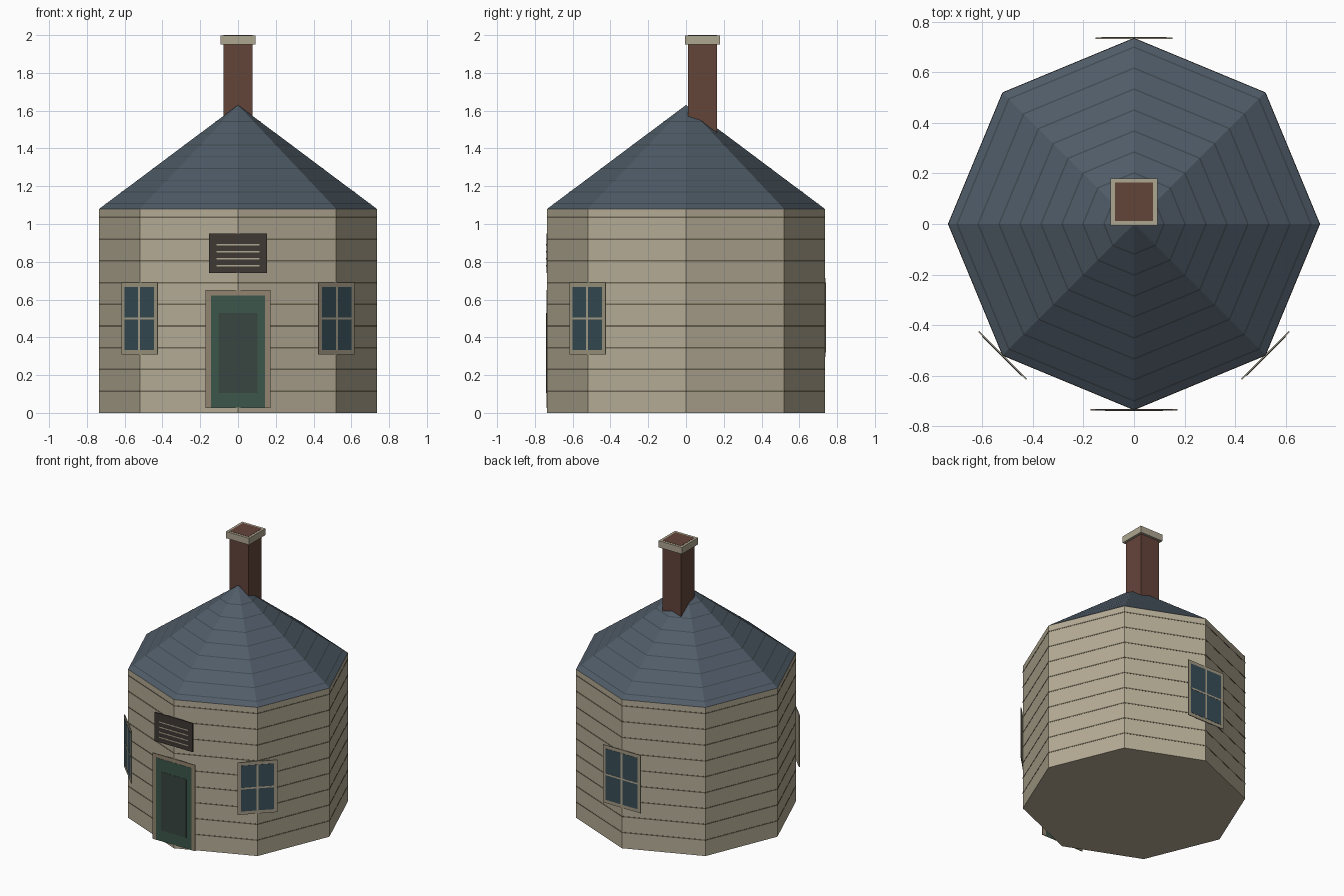
import bpy, bmesh, math
from mathutils import Matrix, Vector

if "Cube" in bpy.data.objects:
    bpy.data.objects.remove(bpy.data.objects["Cube"])

R, EAVE, APEX = 0.735, 1.08, 1.63


def material(name, *rgb):
    m = bpy.data.materials.new(name)
    m.diffuse_color = (*rgb, 1)
    m.use_nodes = True
    m.node_tree.nodes["Principled BSDF"].inputs["Base Color"].default_value = m.diffuse_color
    return m


SIDING = material("siding", 0.46, 0.41, 0.30)
GROOVE = material("groove", 0.15, 0.13, 0.09)
SLATE = material("slate", 0.08, 0.107, 0.138)
SEAM = material("slate_seam", 0.05, 0.065, 0.08)
BRICK = material("brick", 0.127, 0.058, 0.042)
STONE = material("stone", 0.42, 0.38, 0.28)
TRIM = material("trim", 0.29, 0.235, 0.16)
FRAME = material("window_frame", 0.36, 0.32, 0.23)
GREEN = material("door_green", 0.045, 0.095, 0.07)
PANEL = material("door_panel", 0.04, 0.06, 0.052)
GLASS = material("glass", 0.04, 0.075, 0.095)
DARK = material("vent_dark", 0.05, 0.04, 0.033)


def octagon_loft(name, profiles, mat):
    """Sweep (radius, z) profiles around an octagon with corners on the axes."""
    bm = bmesh.new()
    for profile in profiles:
        rings = [[bm.verts.new((r * math.cos(k * math.pi / 4), r * math.sin(k * math.pi / 4), z))
                  for k in range(8)] for r, z in profile]
        for a, b in zip(rings, rings[1:]):
            for k in range(8):
                n = (k + 1) % 8
                bm.faces.new((a[k], a[n], b[n], b[k]))
    bmesh.ops.remove_doubles(bm, verts=bm.verts, dist=1e-5)
    me = bpy.data.meshes.new(name)
    bm.to_mesh(me)
    bm.free()
    me.materials.append(mat)
    ob = bpy.data.objects.new(name, me)
    bpy.context.collection.objects.link(ob)
    return ob


def box(name, x, y, z, mat, turn=0):
    """Box from (min, max) ranges, turned about the z axis in degrees."""
    rot = Matrix.Rotation(math.radians(turn), 4, 'Z')
    centre = Vector([(a + b) / 2 for a, b in (x, y, z)])
    bpy.ops.mesh.primitive_cube_add(size=1, location=rot @ centre,
                                    rotation=(0, 0, math.radians(turn)))
    ob = bpy.context.object
    ob.name = name
    ob.scale = [b - a for a, b in (x, y, z)]
    ob.data.materials.append(mat)
    return ob


def plate(name, half_width, z0, z1, front, mat, turn=0):
    """Thin centred panel standing on a wall corner."""
    return box(name, (-half_width, half_width), (-front, -0.732), (z0, z1), mat, turn)


# Walls with floor, and horizontal board lines
octagon_loft("walls", [[(0, 0), (R, 0), (R, EAVE)]], SIDING)
octagon_loft("board_lines", [[(R, z - 0.004), (R + 0.0015, z - 0.004), (R + 0.0015, z + 0.004), (R, z + 0.004)]
                             for z in [0.115 * i for i in range(1, 10)]], GROOVE)

# Pyramid roof with slate courses
octagon_loft("roof", [[(R, EAVE), (0, APEX)]], SLATE)
slope = (APEX - EAVE) / R
courses = [0.70 - 0.083 * i for i in range(8)]
octagon_loft("roof_courses", [[(r + d, APEX - slope * (r + d) + 0.0015) for d in (0.003, -0.003)]
                              for r in courses], SEAM)

# Chimney and its cap ring, brick core flush with the top
box("chimney", (-0.076, 0.076), (0.011, 0.164), (1.45, 2.0), BRICK)
box("chimney_cap", (-0.093, 0.093), (-0.006, 0.181), (1.95, 1.9985), STONE)

# Front door
plate("door_frame", 0.172, 0.025, 0.65, 0.7375, TRIM)
plate("door", 0.142, 0.028, 0.622, 0.739, GREEN)
plate("door_panel", 0.102, 0.105, 0.53, 0.7405, PANEL)

# Louvred vent over the door
plate("vent", 0.153, 0.74, 0.95, 0.7385, DARK)
for i in range(4):
    z = 0.778 + 0.037 * i
    plate(f"vent_slat_{i}", 0.115, z - 0.004, z + 0.004, 0.740, STONE)


# Windows: two at the front corners, a larger one at the back
def window(name, turn, half_w, half_h, z):
    rim = 0.024
    w, h = half_w - rim, half_h - rim
    plate(name + "_frame", half_w, z - half_h, z + half_h, 0.7375, FRAME, turn)
    plate(name + "_glass", w, z - h, z + h, 0.739, GLASS, turn)
    plate(name + "_upright_bar", 0.007, z - h, z + h, 0.7405, STONE, turn)
    plate(name + "_cross_bar", w, z - 0.006, z + 0.006, 0.7405, STONE, turn)


window("right_window", 45, 0.134, 0.19, 0.50)
window("left_window", -45, 0.134, 0.19, 0.50)
window("back_window", 180, 0.152, 0.21, 0.505)
